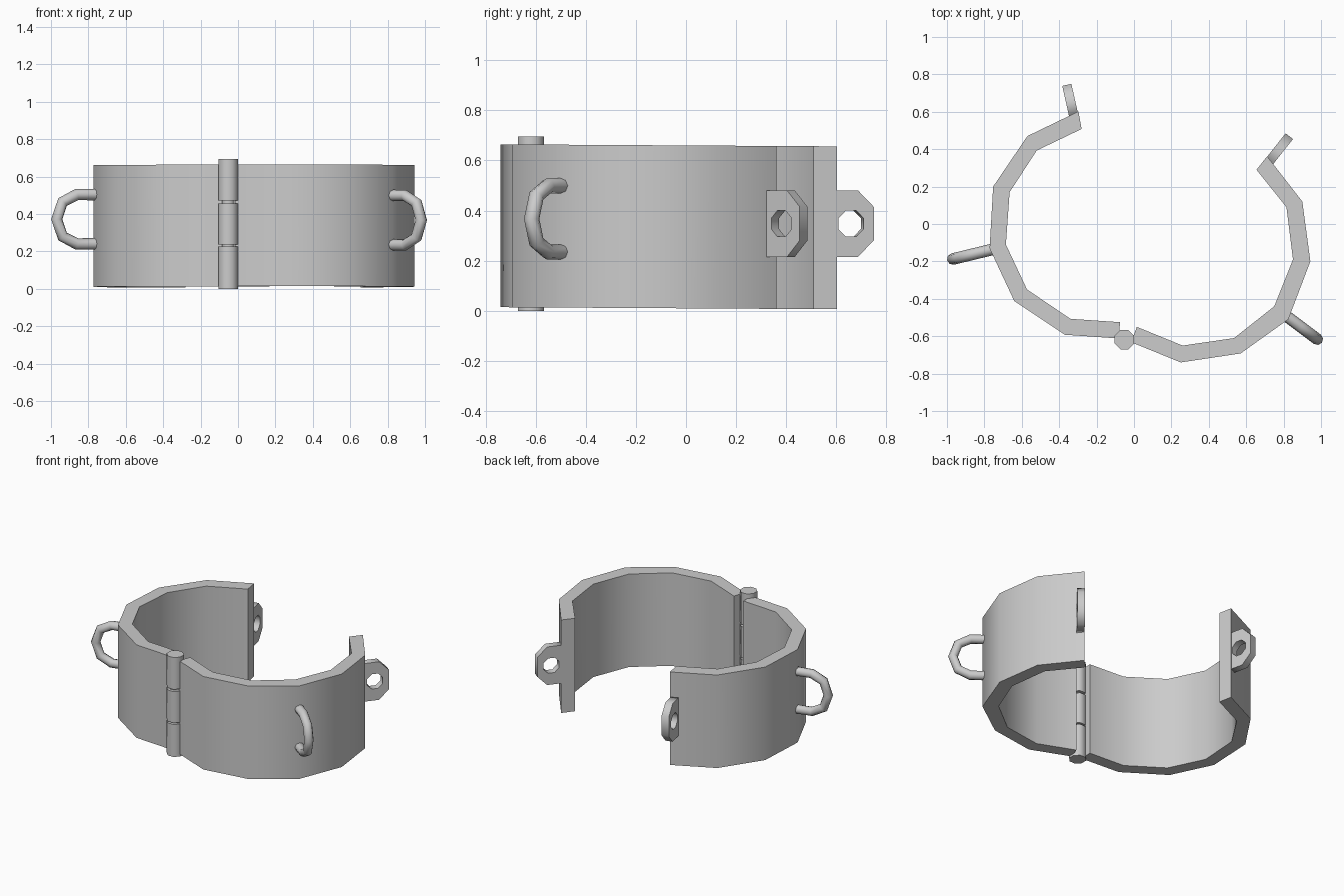
import bpy, bmesh, math
from mathutils import Matrix, Vector

if "Cube" in bpy.data.objects:
    bpy.data.objects.remove(bpy.data.objects["Cube"])


def smooth(obj, angle):
    bpy.ops.object.select_all(action='DESELECT')
    obj.select_set(True)
    bpy.context.view_layer.objects.active = obj
    bpy.ops.object.shade_smooth_by_angle(angle=math.radians(angle))


def to_mesh(obj):
    bpy.ops.object.select_all(action='DESELECT')
    obj.select_set(True)
    bpy.context.view_layer.objects.active = obj
    bpy.ops.object.convert(target='MESH')
    return bpy.context.view_layer.objects.active


def add_spline(curve, pts, cyclic):
    s = curve.splines.new('POLY')
    s.points.add(len(pts) - 1)
    for p, co in zip(s.points, pts):
        p.co = (co[0], co[1], 0, 1)
    s.use_cyclic_u = cyclic


def upright(origin, direction):
    """Local x runs outward along direction, local y runs up."""
    d = Vector((*direction, 0)).normalized()
    up = Vector((0, 0, 1))
    m = Matrix((d, up, d.cross(up))).transposed().to_4x4()
    return Matrix.Translation(origin) @ m


def band(name, outer, inner):
    bm = bmesh.new()
    rows = []
    for o, i in zip(outer, inner):
        row = []
        for (x, y), h in ((o, 0), (o, .65), (i, .65), (i, 0)):
            row.append(bm.verts.new((x, y, .01 + h - .006 * y)))
        rows.append(row)
    for a, b in zip(rows, rows[1:]):
        for k in range(4):
            n = (k + 1) % 4
            bm.faces.new((a[k], a[n], b[n], b[k]))
    bm.faces.new(rows[0])
    bm.faces.new(rows[-1])
    bmesh.ops.recalc_face_normals(bm, faces=bm.faces)
    me = bpy.data.meshes.new(name)
    bm.to_mesh(me)
    bm.free()
    obj = bpy.data.objects.new(name, me)
    bpy.context.collection.objects.link(obj)
    smooth(obj, 42)


def lug(name, origin, direction):
    c = bpy.data.curves.new(name, 'CURVE')
    c.dimensions = '2D'
    c.fill_mode = 'BOTH'
    c.extrude = .025
    add_spline(c, [(-.015, -.133), (.1, -.133), (.165, -.067),
                   (.165, .067), (.1, .133), (-.015, .133)], True)
    add_spline(c, [(.072 + .056 * math.cos(a), .056 * math.sin(a))
                   for a in [math.tau * (k + .5) / 8 for k in range(8)]], True)
    obj = bpy.data.objects.new(name, c)
    bpy.context.collection.objects.link(obj)
    obj.matrix_world = upright(origin, direction)
    to_mesh(obj)


def handle(name, origin, direction):
    c = bpy.data.curves.new(name, 'CURVE')
    c.dimensions = '3D'
    c.bevel_depth = .031
    c.bevel_resolution = 2
    c.use_fill_caps = True
    half = [(-.02, .132), (.1, .132), (.178, .092)]
    add_spline(c, half + [(.21, 0)] + [(u, -v) for u, v in reversed(half)], False)
    obj = bpy.data.objects.new(name, c)
    bpy.context.collection.objects.link(obj)
    obj.matrix_world = upright(origin, direction)
    smooth(to_mesh(obj), 60)


def cylinder(name, radius, z0, z1):
    bpy.ops.mesh.primitive_cylinder_add(
        vertices=8, radius=radius, depth=z1 - z0,
        location=(-.052, -.618, (z0 + z1) / 2), rotation=(0, 0, math.pi / 8))
    obj = bpy.context.object
    obj.name = name
    smooth(obj, 50)


# Two hinged halves of the cuff
band("left_band",
     [(-.08, -.612), (-.37, -.592), (-.64, -.412), (-.772, -.13),
      (-.753, .2), (-.57, .47), (-.297, .602)],
     [(-.075, -.525), (-.34, -.507), (-.572, -.35), (-.685, -.11),
      (-.665, .17), (-.52, .393), (-.28, .508)])
band("right_band",
     [(-.015, -.632), (.25, -.74), (.57, -.692), (.825, -.51),
      (.943, -.2), (.9, .12), (.712, .362)],
     [(.015, -.55), (.26, -.65), (.535, -.61), (.75, -.44),
      (.85, -.19), (.815, .09), (.655, .29)])

# Hinge knuckles and pin
for i, (z0, z1) in enumerate(((0, .227), (.238, .457), (.472, .695))):
    cylinder(f"hinge_knuckle_{i + 1}", .056, z0, z1)
cylinder("hinge_pin", .035, .1, .6)

# Locking lugs at the open ends
lug("left_lug", (-.323, .583, .348), (-.22, .975))
lug("right_lug", (.728, .34, .348), (.62, .785))

# D-shaped handles on the outside
handle("left_handle", (-.765, -.138, .372), (-.97, -.235))
handle("right_handle", (.812, -.49, .367), (.8, -.6))
